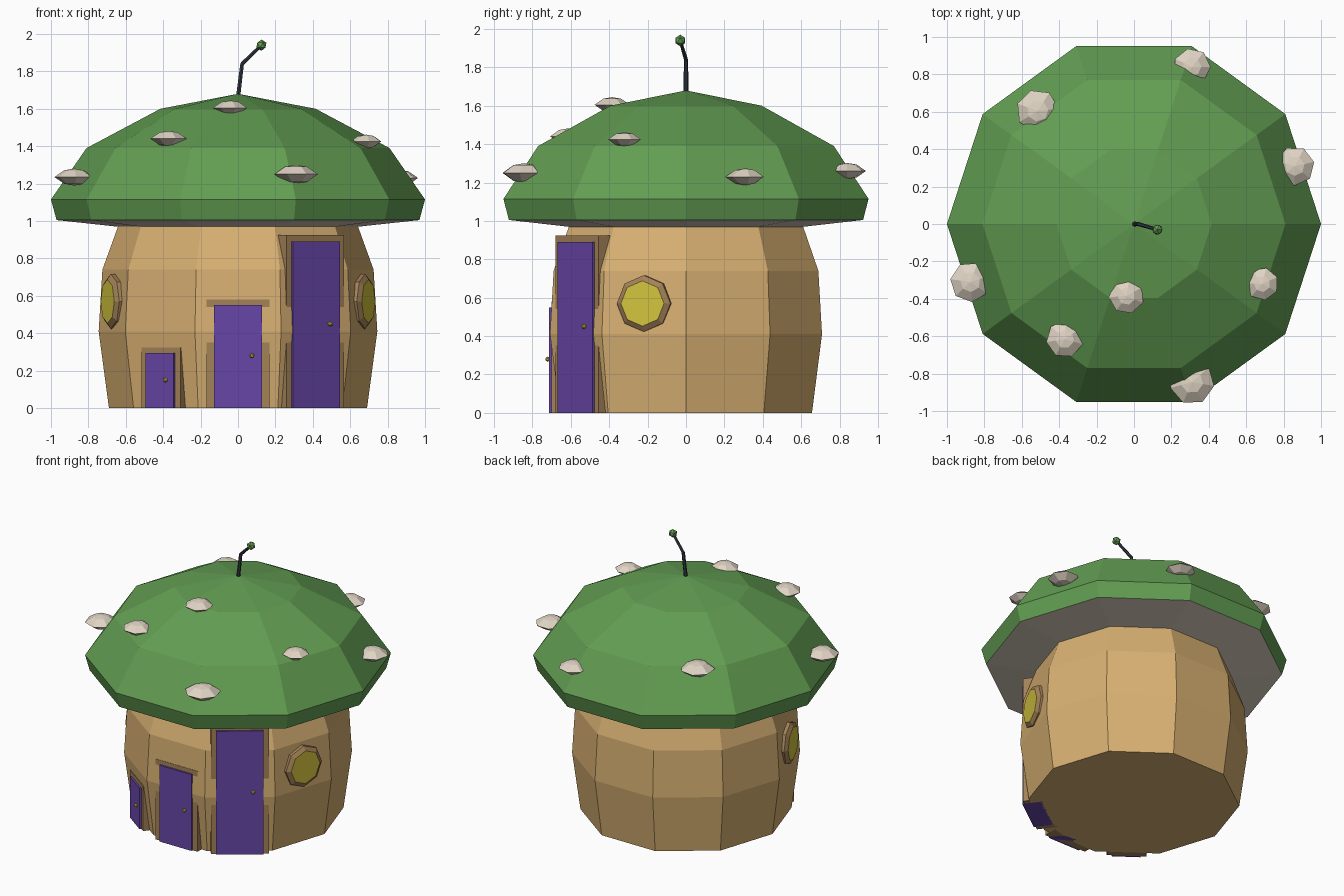
import bpy, bmesh, math
from mathutils import Matrix, Vector

if "Cube" in bpy.data.objects:
    bpy.data.objects.remove(bpy.data.objects["Cube"], do_unlink=True)


def material(name, *rgb):
    lin = [((c / 255 + 0.055) / 1.055) ** 2.4 for c in rgb] + [1.0]
    m = bpy.data.materials.new(name)
    m.use_nodes = True
    m.diffuse_color = lin
    m.node_tree.nodes["Principled BSDF"].inputs["Base Color"].default_value = lin
    return m


TAN = material("tan wall", 216, 176, 114)
GREEN = material("cap green", 98, 157, 82)
CREAM = material("spot cream", 224, 212, 196)
PURPLE = material("door purple", 104, 70, 168)
BROWN = material("frame brown", 164, 130, 88)
YELLOW = material("window yellow", 212, 196, 62)
SLATE = material("antenna slate", 52, 58, 68)


def finish(name, bm, *mats):
    bmesh.ops.recalc_face_normals(bm, faces=bm.faces)
    mesh = bpy.data.meshes.new(name)
    bm.to_mesh(mesh)
    bm.free()
    for m in mats:
        mesh.materials.append(m)
    ob = bpy.data.objects.new(name, mesh)
    bpy.context.collection.objects.link(ob)
    return ob


def lathe(profile, sides):
    """Closed solid of rings (radius, z); radius 0 makes a tip."""
    bm = bmesh.new()
    rings = []
    for r, z in profile:
        count = sides if r else 1
        rings.append([bm.verts.new((r * math.cos(math.tau * i / sides),
                                    r * math.sin(math.tau * i / sides), z)) for i in range(count)])
    for a, b in zip(rings, rings[1:]):
        for i in range(sides):
            quad = [a[i % len(a)], a[(i + 1) % len(a)], b[(i + 1) % len(b)], b[i % len(b)]]
            bm.faces.new(list(dict.fromkeys(quad)))
    for ring in (rings[0], rings[-1]):
        if len(ring) > 1:
            bm.faces.new(ring)
    return bm


def facing(angle):
    """Frame with local -y pointing outwards, turned from the front."""
    return Matrix.Rotation(math.radians(angle), 4, "Z")


def box(name, half_width, front, top, angle, mat):
    bm = bmesh.new()
    back = 0.55
    m = (facing(angle) @ Matrix.Translation((0, -(front + back) / 2, top / 2))
         @ Matrix.Diagonal((2 * half_width, front - back, top, 1)))
    bmesh.ops.create_cube(bm, size=1, matrix=m)
    return finish(name, bm, mat)


# Stem
finish("stem", lathe([(0.69, 0), (0.745, 0.41), (0.725, 0.74), (0.64, 0.975)], 10), TAN)

# Cap with a pale underside
bm = lathe([(0.6, 0.965), (0.97, 1.005), (1, 1.115), (0.81, 1.39), (0.415, 1.6), (0, 1.68)], 10)
bmesh.ops.recalc_face_normals(bm, faces=bm.faces)
for f in bm.faces:
    f.material_index = int(f.normal.z < -0.7)
finish("cap", bm, GREEN, CREAM)

# Spots on the cap: x, y, z, radius
spots = [(0.31, 0.84, 1.26, 0.1), (-0.515, 0.605, 1.38, 0.115), (0.86, 0.31, 1.23, 0.105),
         (-0.875, -0.31, 1.235, 0.108), (0.685, -0.32, 1.425, 0.088), (-0.04, -0.385, 1.605, 0.095),
         (-0.37, -0.615, 1.44, 0.1), (0.31, -0.845, 1.25, 0.12)]
for i, (x, y, z, r) in enumerate(spots):
    h = 0.42 * r
    bm = lathe([(0, -h), (0.5 * r, -0.8 * h), (r, 0), (0.5 * r, 0.8 * h), (0, h)], 7)
    bm.transform(Matrix.Translation((x, y, z)) @ Matrix.Rotation(i, 4, "Z"))
    finish(f"spot_{i + 1}", bm, CREAM)

# Doors: name, angle, half width, height, frame half width, frame height, knob offset, knob height
doors = [("small", -36, 0.093, 0.295, 0.13, 0.325, 0.043, 0.15),
         ("middle", 0, 0.128, 0.55, 0.168, 0.58, 0.075, 0.28),
         ("tall", 36, 0.155, 0.89, 0.19, 0.925, 0.087, 0.45)]
for name, angle, w, h, fw, fh, kx, kz in doors:
    box(name + "_door_frame", fw, 0.701, fh, angle, BROWN)
    box(name + "_door", w, 0.714, h, angle, PURPLE)
    bm = bmesh.new()
    bmesh.ops.create_icosphere(bm, subdivisions=1, radius=0.014,
                               matrix=facing(angle) @ Matrix.Translation((kx, -0.72, kz)))
    finish(name + "_door_knob", bm, YELLOW)

# Octagonal side windows with bevelled frames; the front face is the pane
for side, angle in (("left", 72), ("right", -72)):
    bm = lathe([(0.147, 0.66), (0.147, 0.715), (0.118, 0.734)], 8)
    bm.faces.ensure_lookup_table()
    bm.faces[-1].material_index = 1
    bm.transform(facing(angle) @ Matrix.Translation((0, 0, 0.57)) @ Matrix.Rotation(math.pi / 2, 4, "X"))
    finish(side + "_window", bm, BROWN, YELLOW)

# Bent antenna with a bulb
path = [Vector((0, 0, 1.66)), Vector((0.022, 0, 1.84)), Vector((0.125, -0.03, 1.94))]
for i, (a, b) in enumerate(zip(path, path[1:])):
    d = b - a
    bm = lathe([(0.013 - 0.002 * i, 0), (0.011 - 0.002 * i, d.length + 0.004)], 6)
    bm.transform(Matrix.Translation(a) @ d.to_track_quat("Z", "Y").to_matrix().to_4x4())
    finish(("lower", "upper")[i] + "_antenna", bm, SLATE)
bm = bmesh.new()
bmesh.ops.create_icosphere(bm, subdivisions=1, radius=0.03, matrix=Matrix.Translation(path[-1]))
finish("antenna_bulb", bm, GREEN)
